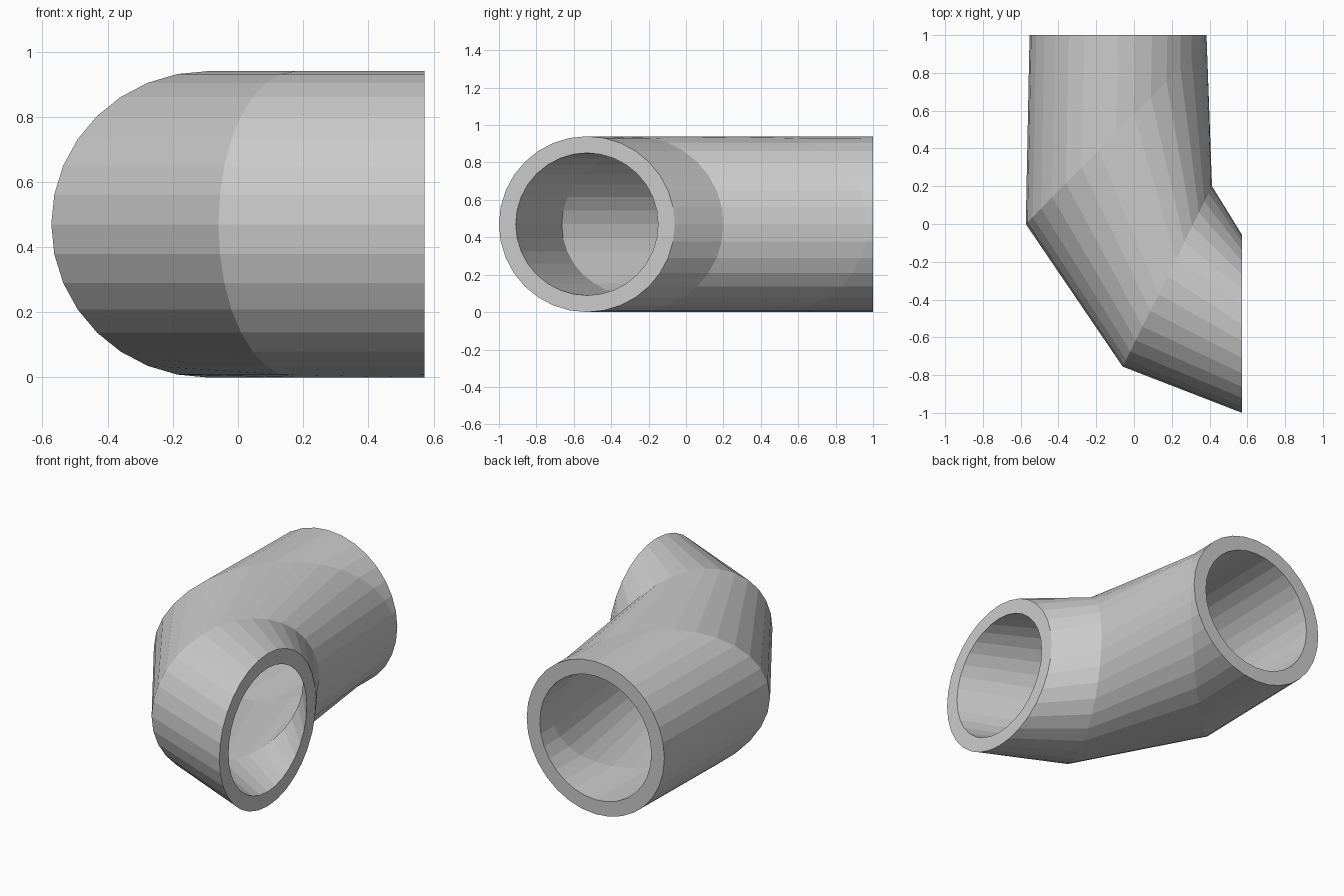
import bpy, bmesh, math

if "Cube" in bpy.data.objects:
    bpy.data.objects.remove(bpy.data.objects["Cube"])

SIDES = 32
HALF_H = 0.47      # half height of the pipe
BORE = 0.81        # bore radius relative to the outside

# Mitre sections along the elbow: outer-bend point and inner-bend point (x, y)
SECTIONS = [((-0.553, 1.0), (0.385, 1.0)),
            ((-0.573, 0.0), (0.385, 0.97)),
            ((-0.06, -0.755), (0.413, 0.2)),
            ((0.573, -1.0), (0.573, -0.06))]

bm = bmesh.new()


def ring(section, scale):
    """Elliptical ring of vertices lying in one mitre plane."""
    (ox, oy), (ix, iy) = section
    cx, cy = (ox + ix) / 2, (oy + iy) / 2
    hx, hy = (ix - ox) / 2 * scale, (iy - oy) / 2 * scale
    verts = []
    for i in range(SIDES):
        a = math.tau * i / SIDES
        verts.append(bm.verts.new((cx + hx * math.cos(a), cy + hy * math.cos(a),
                                   HALF_H + HALF_H * scale * math.sin(a))))
    return verts


def bridge(a, b):
    for i in range(SIDES):
        j = (i + 1) % SIDES
        bm.faces.new((a[i], a[j], b[j], b[i]))


# Outer wall, bore, then the two end rims
outer = [ring(s, 1.0) for s in SECTIONS]
inner = [ring(s, BORE) for s in SECTIONS]
for wall in (outer, inner):
    for a, b in zip(wall, wall[1:]):
        bridge(a, b)
for end in (0, -1):
    bridge(outer[end], inner[end])

bmesh.ops.recalc_face_normals(bm, faces=bm.faces)
mesh = bpy.data.meshes.new("pipe_elbow")
bm.to_mesh(mesh)
bm.free()
bpy.context.collection.objects.link(bpy.data.objects.new("pipe_elbow", mesh))
